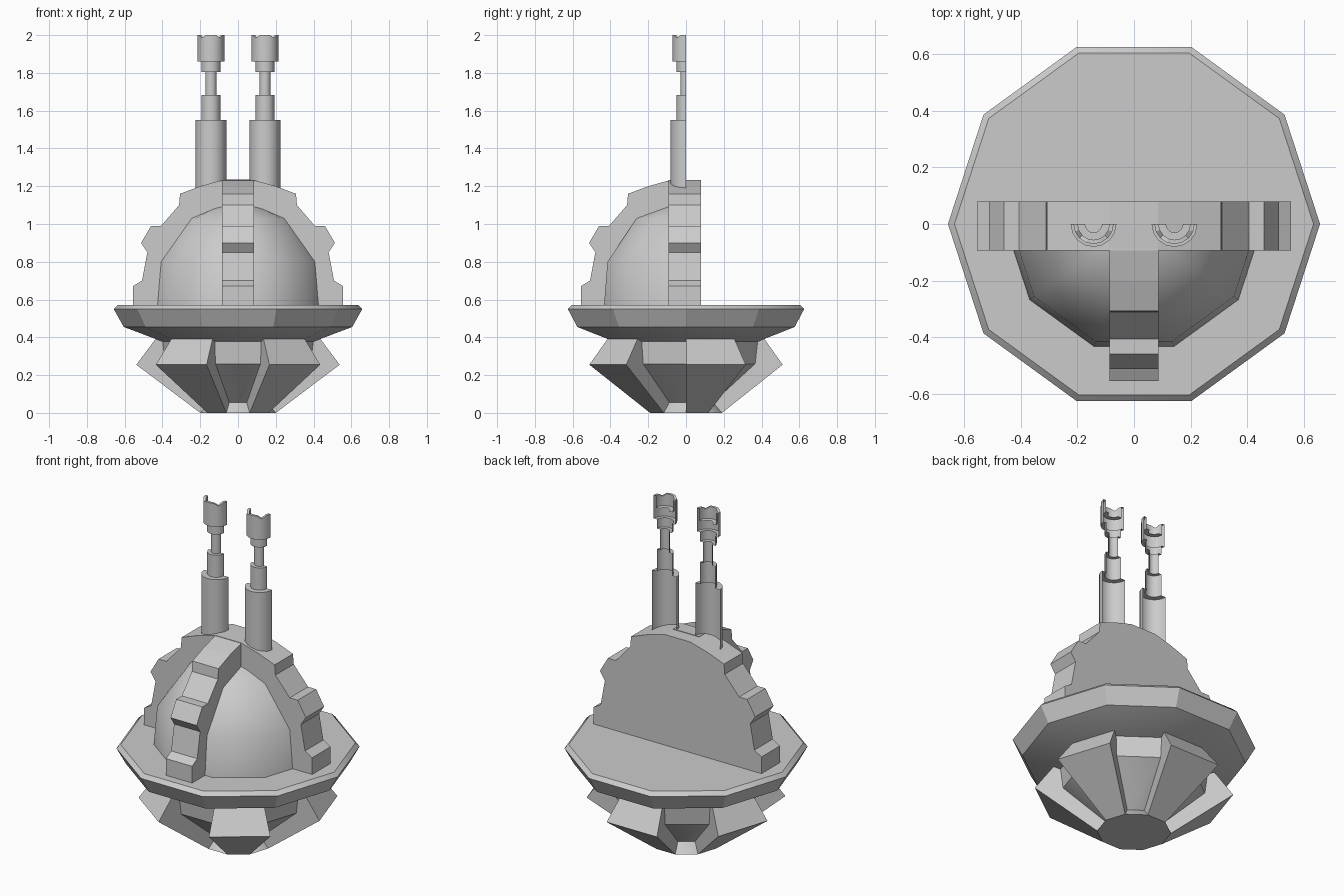
import bpy, math
from math import radians, cos, sin

if "Cube" in bpy.data.objects:
    bpy.data.objects.remove(bpy.data.objects["Cube"])


def make(name, verts, faces, smooth=None, recalc=True):
    me = bpy.data.meshes.new(name)
    me.from_pydata(verts, [], faces)
    ob = bpy.data.objects.new(name, me)
    bpy.context.collection.objects.link(ob)
    for o in bpy.context.selected_objects:
        o.select_set(False)
    bpy.context.view_layer.objects.active = ob
    ob.select_set(True)
    if recalc:
        bpy.ops.object.mode_set(mode='EDIT')
        bpy.ops.mesh.select_all(action='SELECT')
        bpy.ops.mesh.remove_doubles(threshold=0.0005)
        bpy.ops.mesh.normals_make_consistent(inside=False)
        bpy.ops.object.mode_set(mode='OBJECT')
    if smooth:
        bpy.ops.object.shade_smooth_by_angle(angle=radians(smooth))
    return ob


def revolve(name, profile, steps=10, start=0, sweep=360, cx=0, smooth=None, jag=None):
    """Sweep an (r, z) profile about a vertical axis; jag = (z, drop) notches alternate columns."""
    n, verts, faces = len(profile), [], []
    for i in range(steps + 1):
        a = radians(start + sweep * i / steps)
        for r, z in profile:
            if jag and abs(z - jag[0]) < 1e-6 and i % 4 == 2:
                z -= jag[1]
            verts.append((cx + r * cos(a), r * sin(a), z))
    for i in range(steps):
        for j in range(n - 1):
            p = i * n + j
            faces.append((p, p + n, p + n + 1, p + 1))
    return make(name, verts, faces, smooth)


def extrude(name, outline, place, lo, hi):
    """Extrude a 2D outline between lo and hi; place maps (u, v, w) to a point."""
    n = len(outline)
    verts = [place(u, v, w) for w in (lo, hi) for u, v in outline]
    faces = [tuple(range(n)), tuple(range(n, 2 * n))]
    faces += [(i, (i + 1) % n, n + (i + 1) % n, n + i) for i in range(n)]
    return make(name, verts, faces)


# Base core, recessed between the ribs
revolve("base_core", [(0, 0), (.2, 0), (.15, .055), (.385, .26), (.4, .39), (0, .39)], smooth=30)

# Five wedge ribs on alternate sides of the ten-sided base
rib = [(.43, .4), (.538, .255), (.2, 0), (.1, 0), (.1, .4)]
for k in range(5):
    a0 = 72 * k
    extrude(f"base_rib_{k + 1}", rib,
            lambda r, z, a: (r * cos(radians(a)), r * sin(radians(a)), z), a0, a0 + 36)

# Wide ten-sided platform
revolve("platform", [(0, .37), (.385, .372), (.605, .455), (.658, .55), (.635, .572), (0, .572)], smooth=30)

# Front half dome
revolve("half_dome", [(.457, .56), (.437, .8), (.275, 1.03), (.1, 1.105), (0, 1.112)],
        steps=5, start=180, sweep=180, smooth=40)

# Stepped armour silhouette shared by the back wall and the front fin
step = [(.555, .565), (.555, .672), (.508, .70), (.48, .85), (.513, .90), (.46, .99),
        (.407, .99), (.312, 1.10), (.307, 1.16), (.2, 1.2), (.085, 1.232)]
wall = step + [(-u, v) for u, v in reversed(step)]
extrude("back_wall", wall, lambda u, v, w: (u, w, v), -.093, .08)
fin = step + [(0, 1.235), (0, .565)]
extrude("front_fin", fin, lambda u, v, w: (w, -u, v), -.086, .086)

# Twin half-shell gun barrels, open at the back
barrel = [(.081, 1.19), (.081, 1.55), (.05, 1.55), (.05, 1.682), (.03, 1.682), (.03, 1.805),
          (.05, 1.805), (.05, 1.86), (.071, 1.86), (.071, 2.0), (.056, 2.0), (.056, 1.93), (.03, 1.93)]
for side, cx in (("left", -.143), ("right", .143)):
    revolve(f"barrel_{side}", barrel, steps=8, start=180, sweep=180, cx=cx, smooth=30, jag=(2.0, .015))
